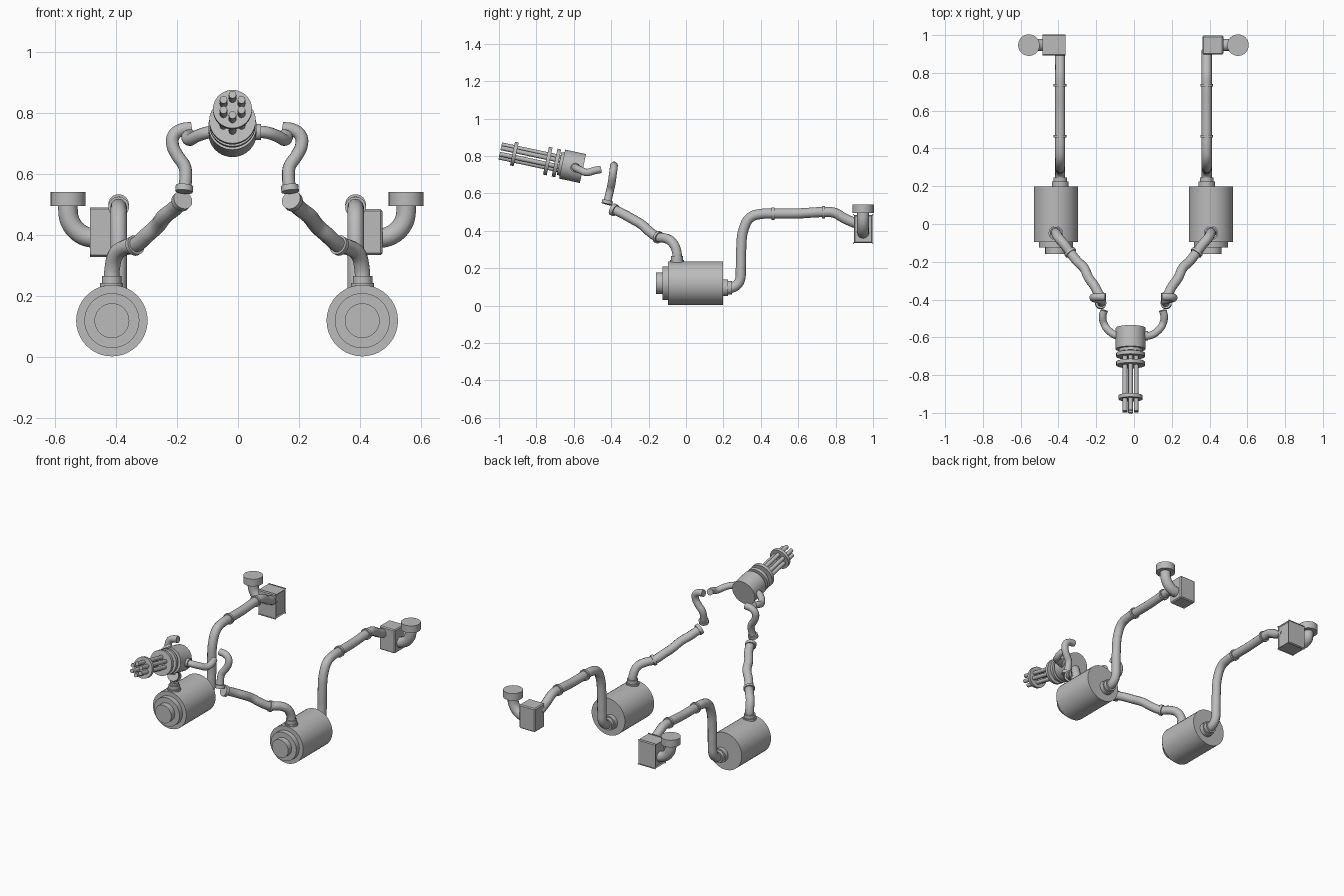
import bpy, bmesh, math
from mathutils import Vector

if "Cube" in bpy.data.objects:
    bpy.data.objects.remove(bpy.data.objects["Cube"])

GREY = (0.5, 0.5, 0.5, 1)
metal = bpy.data.materials.new("plain_grey_metal")
metal.use_nodes = True
metal.diffuse_color = GREY
metal.node_tree.nodes["Principled BSDF"].inputs["Base Color"].default_value = GREY

CENTRE = -0.003  # mirror plane of the paired parts


def finish(obj):
    obj.data.materials.append(metal)
    bpy.ops.object.select_all(action='DESELECT')
    obj.select_set(True)
    bpy.context.view_layer.objects.active = obj
    bpy.ops.object.shade_smooth_by_angle(angle=math.radians(35))
    return obj


def from_bmesh(name, bm):
    bmesh.ops.recalc_face_normals(bm, faces=bm.faces)
    mesh = bpy.data.meshes.new(name)
    bm.to_mesh(mesh)
    bm.free()
    obj = bpy.data.objects.new(name, mesh)
    bpy.context.collection.objects.link(obj)
    return finish(obj)


def lathe(name, origin, axis, profile, sides=32):
    """Turned solid: profile is (radius, distance along axis), capped at both ends."""
    turn = Vector(axis).to_track_quat('Z', 'Y')
    bm = bmesh.new()
    rings = []
    for r, t in profile:
        angles = [math.tau * i / sides for i in range(sides)]
        rings.append([bm.verts.new(Vector(origin) + turn @ Vector((r * math.cos(a), r * math.sin(a), t)))
                      for a in angles])
    for a, b in zip(rings, rings[1:]):
        for i in range(sides):
            j = (i + 1) % sides
            bm.faces.new((a[i], a[j], b[j], b[i]))
    bm.faces.new(rings[0])
    bm.faces.new(rings[-1])
    return from_bmesh(name, bm)


def disc(name, centre, axis, r, thick, sides=24):
    return lathe(name, centre, axis, [(r, -thick / 2), (r, thick / 2)], sides)


def pipe(name, points, r):
    """Round pipe through the points."""
    curve = bpy.data.curves.new(name, 'CURVE')
    curve.dimensions = '3D'
    curve.bevel_depth = r
    curve.bevel_resolution = 4
    curve.resolution_u = 6
    curve.use_fill_caps = True
    spline = curve.splines.new('BEZIER')
    spline.bezier_points.add(len(points) - 1)
    for bp, p in zip(spline.bezier_points, points):
        bp.co = p
        bp.handle_left_type = bp.handle_right_type = 'AUTO'
    obj = bpy.data.objects.new(name, curve)
    bpy.context.collection.objects.link(obj)
    bpy.ops.object.select_all(action='DESELECT')
    obj.select_set(True)
    bpy.context.view_layer.objects.active = obj
    bpy.ops.object.convert(target='MESH')
    return finish(bpy.context.view_layer.objects.active)


def build_side(side, s):
    def at(x, y, z):
        return Vector((CENTRE + s * x, y, z))

    def run(points):
        return [at(*p) for p in points]

    # Tank with stepped front
    lathe(side + "_tank", at(0.41, 0, 0.12), (0, 1, 0),
          [(0.057, -0.16), (0.057, -0.125), (0.09, -0.125), (0.09, -0.095),
           (0.117, -0.095), (0.117, 0.198)], 40)

    # Rear pipe with its collars
    lathe(side + "_rear_socket", at(0.388, 0.19, 0.095), (0, 1, 0),
          [(0.044, 0), (0.044, 0.035), (0.036, 0.035), (0.036, 0.057)])
    rear = [(0.2, 0.095), (0.245, 0.096), (0.283, 0.125), (0.293, 0.2), (0.295, 0.3),
            (0.31, 0.415), (0.345, 0.472), (0.4, 0.49), (0.465, 0.492), (0.6, 0.493),
            (0.735, 0.5), (0.79, 0.497), (0.85, 0.465), (0.92, 0.435)]
    pipe(side + "_rear_pipe", [at(0.388, y, z) for y, z in rear], 0.027)
    for i, (y, z) in enumerate([(0.465, 0.492), (0.735, 0.5)]):
        disc(f"{side}_rear_collar_{i + 1}", at(0.388, y, z), (0, 1, 0), 0.034, 0.014)

    # Valve box
    bm = bmesh.new()
    bmesh.ops.create_cube(bm, size=1)
    for v in bm.verts:
        v.co = at(0.421 + v.co.x * 0.11, 0.947 + v.co.y * 0.1, 0.41 + v.co.z * 0.15)
    bmesh.ops.bevel(bm, geom=bm.edges[:], offset=0.006, segments=1, affect='EDGES')
    from_bmesh(side + "_valve_box", bm)

    # Outlet elbow and cap
    bend = [(0.465 + 0.0885 * math.sin(a), 0.947, 0.479 - 0.0885 * math.cos(a))
            for a in (math.radians(15 * k) for k in range(7))]
    pipe(side + "_outlet_elbow", run([(0.44, 0.947, 0.39)] + bend + [(0.5535, 0.947, 0.51)]), 0.032)
    disc(side + "_outlet_cap", at(0.5535, 0.947, 0.518), (0, 0, 1), 0.057, 0.045, 32)

    # Lower arm: tank top to the front joint
    lathe(side + "_arm_socket", at(0.411, -0.048, 0.22), (0, 0, 1),
          [(0.038, 0), (0.038, 0.024), (0.032, 0.024), (0.032, 0.046)])
    lower = run([(0.411, -0.048, 0.24), (0.409, -0.05, 0.29), (0.395, -0.075, 0.34),
                 (0.365, -0.11, 0.36), (0.335, -0.15, 0.366), (0.295, -0.2, 0.4),
                 (0.262, -0.232, 0.43), (0.237, -0.285, 0.462), (0.205, -0.33, 0.487),
                 (0.18, -0.38, 0.512)])
    pipe(side + "_lower_arm", lower, 0.026)
    disc(side + "_arm_collar", lower[4], lower[5] - lower[3], 0.033, 0.015)
    disc(side + "_lower_joint", at(0.181, -0.386, 0.512), lower[-1] - lower[-2], 0.033, 0.02)

    # Upper arm: separate hooked pipe above the joint
    upper = run([(0.172, -0.42, 0.552), (0.168, -0.412, 0.59), (0.172, -0.404, 0.625),
                 (0.195, -0.397, 0.66), (0.211, -0.392, 0.695), (0.208, -0.388, 0.725),
                 (0.185, -0.386, 0.744), (0.148, -0.385, 0.75)])
    pipe(side + "_upper_arm", upper, 0.021)
    disc(side + "_upper_joint", at(0.173, -0.421, 0.552), (s * -0.1, 0.25, 1), 0.029, 0.02)

    # Feed pipe into the rotary barrel unit
    pipe(side + "_feed_pipe", run([(0.04, -0.592, 0.738), (0.09, -0.59, 0.737),
                                   (0.13, -0.565, 0.725), (0.155, -0.53, 0.712),
                                   (0.163, -0.49, 0.722), (0.155, -0.457, 0.728)]), 0.02)
    disc(side + "_feed_collar", at(0.063, -0.592, 0.738), (1, 0, 0), 0.026, 0.03)


for side, s in (("left", 1), ("right", -1)):
    build_side(side, s)

# Rotary barrel unit, tilted up towards the front
tilt = math.radians(12)
forward = Vector((0, -math.cos(tilt), math.sin(tilt)))
up = Vector((0, math.sin(tilt), math.cos(tilt)))
base = Vector((-0.018, -0.551, 0.733))

disc("barrel_housing", base + forward * 0.057, forward, 0.079, 0.114, 40)
disc("housing_front_step", base + forward * 0.12, forward, 0.062, 0.02, 32)
for i, (t, r, thick) in enumerate([(0.145, 0.076, 0.02), (0.192, 0.076, 0.02), (0.375, 0.064, 0.02)]):
    disc(f"barrel_ring_{i + 1}", base + forward * t, forward, r, thick, 32)
for k in range(6):
    a = math.tau * k / 6
    offset = up * (0.034 * math.cos(a)) + Vector((0.034 * math.sin(a), 0, 0))
    lathe(f"barrel_{k + 1}", base + offset, forward, [(0.0125, 0.1), (0.0125, 0.452)], 16)
